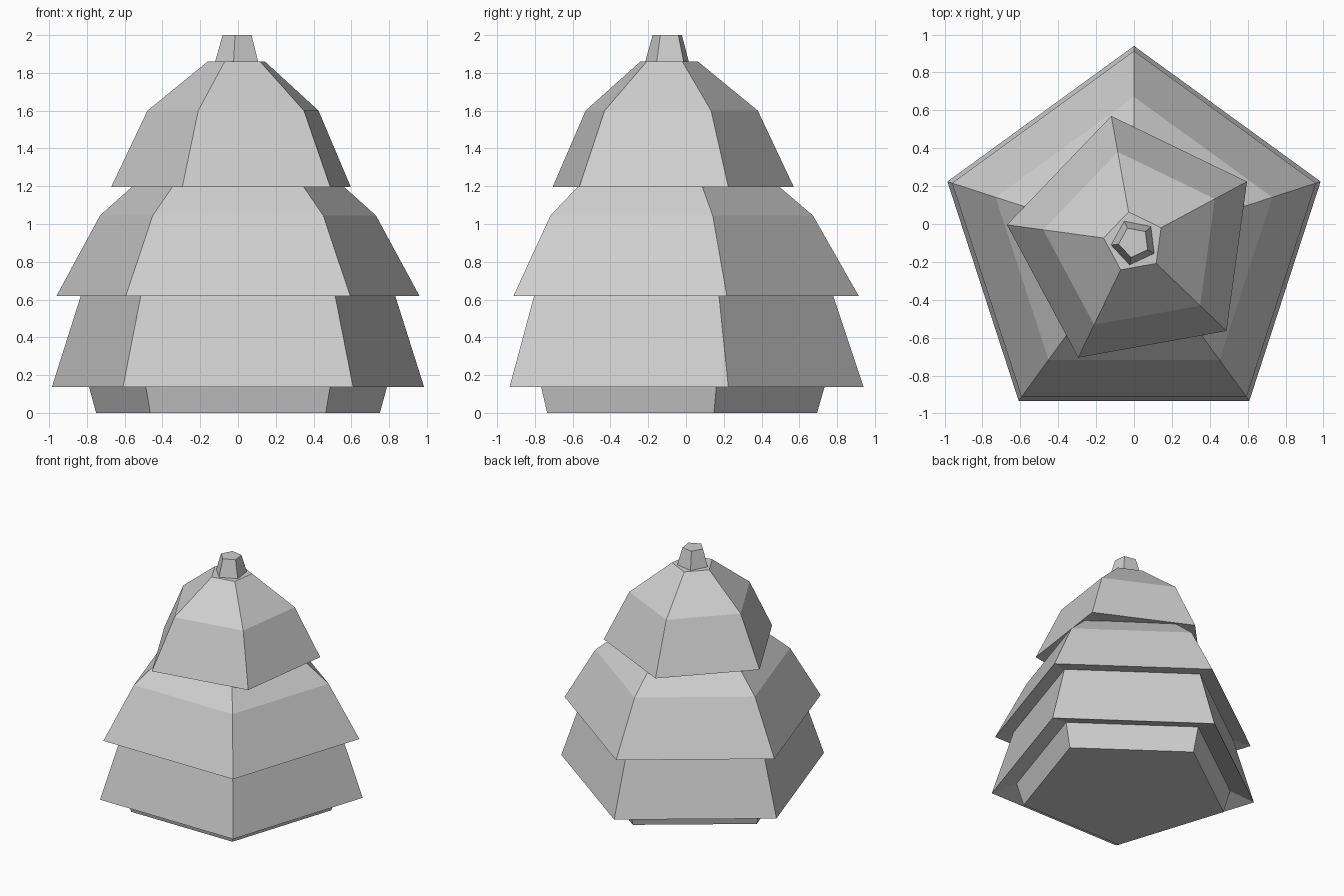
import bpy
import bmesh
from math import cos, sin, radians, tau

cube = bpy.data.objects.get("Cube")
if cube:
    bpy.data.objects.remove(cube, do_unlink=True)

SIDES = 5
AXIS_Y = -0.096

grey = bpy.data.materials.new("light_grey")
grey.use_nodes = True
grey.diffuse_color = (0.62, 0.62, 0.62, 1)
grey.node_tree.nodes["Principled BSDF"].inputs["Base Color"].default_value = grey.diffuse_color


def pentagon_part(name, profile, first_angle=90):
    """Sweep (radius, height) pairs around five flat sides and cap both ends."""
    bm = bmesh.new()
    rings = []
    for radius, z in profile:
        ring = []
        for i in range(SIDES):
            a = radians(first_angle) + tau * i / SIDES
            ring.append(bm.verts.new((radius * cos(a), AXIS_Y + radius * sin(a), z)))
        rings.append(ring)
    for low, high in zip(rings, rings[1:]):
        for i in range(SIDES):
            j = (i + 1) % SIDES
            bm.faces.new((low[i], low[j], high[j], high[i]))
    bm.faces.new(rings[0][::-1])
    bm.faces.new(rings[-1])
    bmesh.ops.recalc_face_normals(bm, faces=bm.faces)
    mesh = bpy.data.meshes.new(name)
    bm.to_mesh(mesh)
    bm.free()
    mesh.materials.append(grey)
    obj = bpy.data.objects.new(name, mesh)
    bpy.context.collection.objects.link(obj)
    return obj


# Flared foot, reaching up under the lowest tier
pentagon_part("base", [(0.79, 0), (0.85, 0.21)])

# Stacked tiers; each starts inside the part below and slopes out to its lip
pentagon_part("lower_tier", [(0.82, 0.2), (1.036, 0.137), (0.875, 0.62), (0.85, 0.69)])
pentagon_part("middle_tier", [(0.84, 0.645), (1.01, 0.62), (0.768, 1.045), (0.59, 1.197), (0.55, 1.23)])
pentagon_part("upper_tier", [(0.5, 1.21), (0.677, 1.197), (0.484, 1.6), (0.162, 1.86)], 100.2)

# Short tapered stub on top
pentagon_part("top_stub", [(0.122, 1.86), (0.082, 2.0)], 115)
